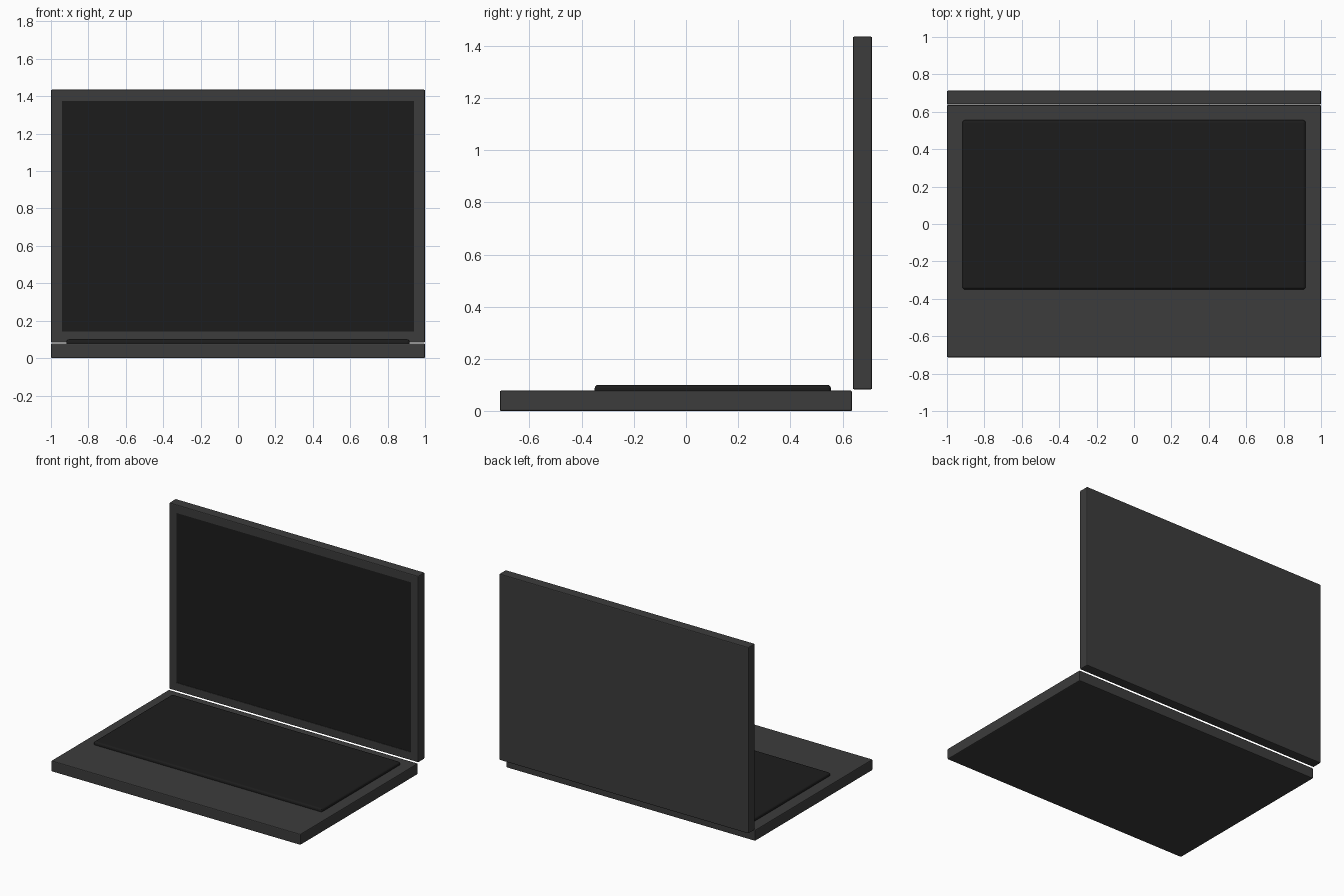
import bpy, bmesh
from mathutils import Vector

if "Cube" in bpy.data.objects:
    bpy.data.objects.remove(bpy.data.objects["Cube"])


def material(name, value):
    m = bpy.data.materials.new(name)
    m.diffuse_color = (value, value, value, 1)
    m.use_nodes = True
    m.node_tree.nodes["Principled BSDF"].inputs["Base Color"].default_value = m.diffuse_color
    return m


body = material("dark_grey", 0.045)
black = material("near_black", 0.012)


def box(name, lo, hi, mat, bevel=0.0, segments=2):
    """Axis-aligned box between two corners with softened edges."""
    lo, hi = Vector(lo), Vector(hi)
    bm = bmesh.new()
    bmesh.ops.create_cube(bm, size=1)
    bmesh.ops.scale(bm, vec=hi - lo, verts=bm.verts)
    bmesh.ops.translate(bm, vec=(lo + hi) / 2, verts=bm.verts)
    mesh = bpy.data.meshes.new(name)
    bm.to_mesh(mesh)
    bm.free()
    mesh.materials.append(mat)
    ob = bpy.data.objects.new(name, mesh)
    bpy.context.collection.objects.link(ob)
    if bevel:
        mod = ob.modifiers.new("soft_edges", "BEVEL")
        mod.width = bevel
        mod.segments = segments
    return ob


# Base with the raised keyboard slab
box("base", (-1, -0.713, 0), (1, 0.636, 0.079), body, 0.006)
box("keyboard", (-0.917, -0.35, 0.06), (0.917, 0.555, 0.101), black, 0.013, 3)

# Upright lid with a shallow recess for the display
lid = box("lid", (-1, 0.639, 0.083), (1, 0.713, 1.435), body, 0.006)
cutter = box("display_cutter", (-0.942, 0.6, 0.143), (0.942, 0.645, 1.375), black)
cutter.hide_render = True
cutter.hide_viewport = True
cut = lid.modifiers.new("display_recess", "BOOLEAN")
cut.operation = "DIFFERENCE"
cut.object = cutter

# Display panel set into the recess
box("display", (-0.942, 0.642, 0.143), (0.942, 0.66, 1.375), black)
